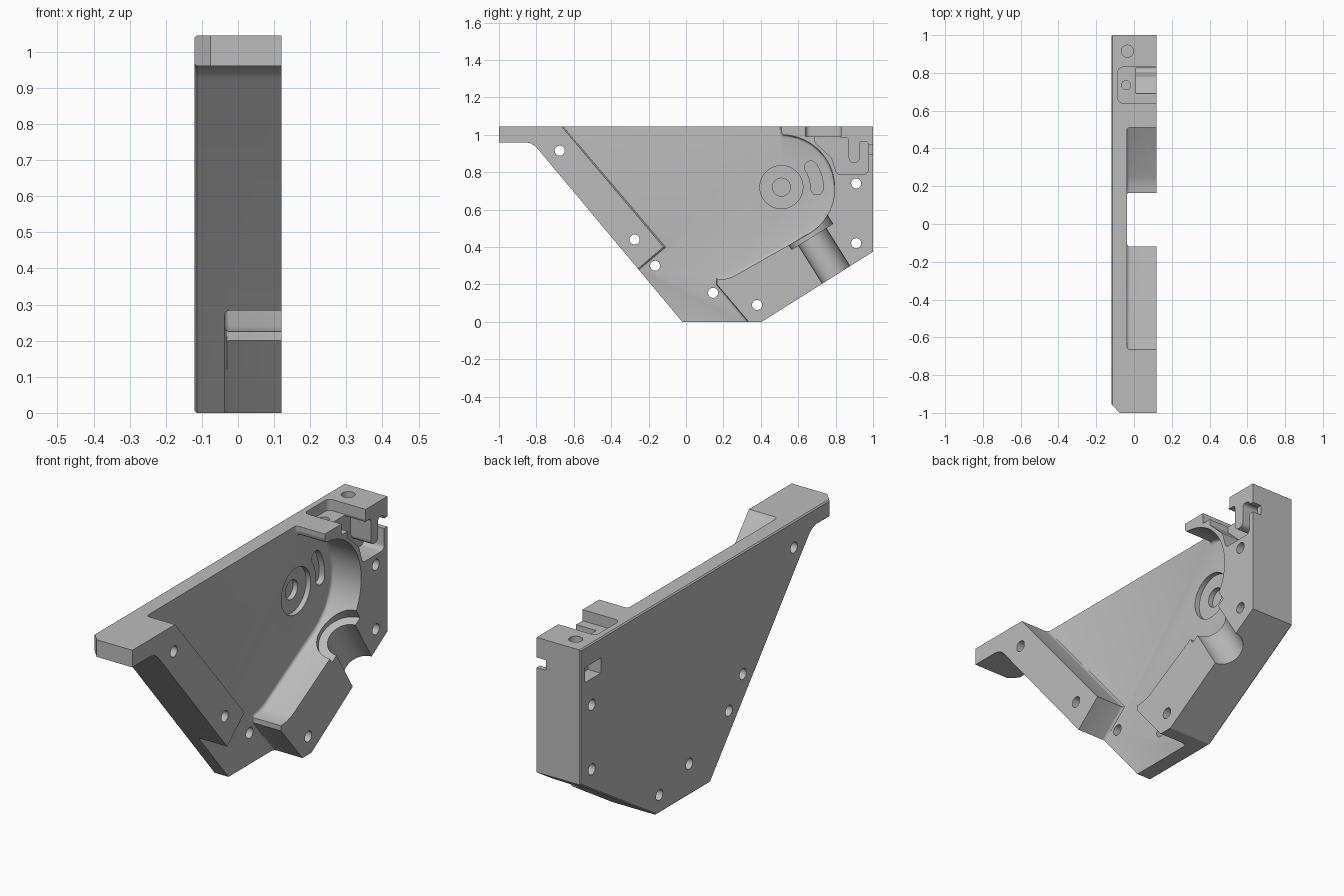
import bpy, bmesh, math
from mathutils import Vector

if "Cube" in bpy.data.objects:
    bpy.data.objects.remove(bpy.data.objects["Cube"])

FLOOR = -0.038      # inner face of the side plate
OUT = 0.2           # beyond the open side


def fillet(pts, n=6):
    """Round corners of (y, z, radius) points; radius 0 keeps a corner sharp."""
    res = []
    for i, p in enumerate(pts):
        c, r = Vector(p[:2]), p[2]
        if r == 0:
            res.append(tuple(c))
            continue
        a = (Vector(pts[i - 1][:2]) - c).normalized()
        b = (Vector(pts[(i + 1) % len(pts)][:2]) - c).normalized()
        half = a.angle(b) / 2
        mid = c + (a + b).normalized() * (r / math.sin(half))
        t = r / math.tan(half)
        s, e = c + a * t - mid, c + b * t - mid
        sweep = s.angle_signed(e)
        a0 = math.atan2(s.y, s.x)
        for k in range(n + 1):
            ang = a0 - sweep * k / n
            res.append((mid.x + r * math.cos(ang), mid.y + r * math.sin(ang)))
    return res


def arc(cy, cz, r, a0, a1, n):
    return [(cy + r * math.cos(math.radians(a0 + (a1 - a0) * k / n)),
             cz + r * math.sin(math.radians(a0 + (a1 - a0) * k / n))) for k in range(n + 1)]


def prism(name, pts, lo, hi, axis='X', bevel=0, seg=1):
    """Extrude a profile along x (points y, z) or along z (points x, y)."""
    bm = bmesh.new()
    put = (lambda p: (lo, p[0], p[1])) if axis == 'X' else (lambda p: (p[0], p[1], lo))
    face = bm.faces.new([bm.verts.new(put(p)) for p in pts])
    base = list(face.edges)
    new = bmesh.ops.extrude_face_region(bm, geom=[face])['geom']
    step = Vector((hi - lo, 0, 0)) if axis == 'X' else Vector((0, 0, hi - lo))
    bmesh.ops.translate(bm, vec=step, verts=[g for g in new if isinstance(g, bmesh.types.BMVert)])
    k = 0 if axis == 'X' else 2
    if not any(all(abs(v.co[k] - lo) < 1e-6 for v in f.verts) for f in bm.faces):
        bmesh.ops.holes_fill(bm, edges=[e for e in bm.edges if e.is_boundary], sides=0)
    if bevel:
        edges = [e for e in bm.edges if all(abs(v.co[k] - lo) < 1e-6 for v in e.verts)]
        bmesh.ops.bevel(bm, geom=edges, offset=bevel, segments=seg, profile=0.5, affect='EDGES')
    bmesh.ops.recalc_face_normals(bm, faces=bm.faces)
    me = bpy.data.meshes.new(name)
    bm.to_mesh(me)
    bm.free()
    ob = bpy.data.objects.new(name, me)
    bpy.context.collection.objects.link(ob)
    return ob


def rod(name, start, direction, r, length, n=32):
    """Cylinder from a start point along a direction."""
    bm = bmesh.new()
    d = Vector(direction).normalized()
    bmesh.ops.create_cone(bm, cap_ends=True, segments=n, radius1=r, radius2=r, depth=length)
    m = d.to_track_quat('Z', 'Y').to_matrix().to_4x4()
    m.translation = Vector(start) + d * length / 2
    bm.transform(m)
    me = bpy.data.meshes.new(name)
    bm.to_mesh(me)
    bm.free()
    ob = bpy.data.objects.new(name, me)
    bpy.context.collection.objects.link(ob)
    return ob


# Solid housing blank
blank = fillet([(-1, 1.045, 0), (-1, 0.96, 0), (-0.822, 0.96, 0.09), (-0.02, 0, 0),
                (0.405, 0, 0), (1, 0.375, 0), (1, 1.045, 0)])
body = prism("housing_half", blank, -0.12, 0.12, bevel=0.006)
cutters = []

# Main chamber, open at the top and at the bottom
chamber = [(-0.665 - 0.0846, 1.145), (-0.12, 0.4), (-0.5, 0.075), (-0.5, -0.2), (0.505, -0.2),
           (0.165, 0.2), (0.165, 0.225), (0.21, 0.229), (0.25, 0.241)]
chamber += arc(0.51, 0.715, 0.285, -60, 88, 30)
chamber += [(0.512, 1.012), (0.51, 1.025), (0.51, 1.145)]
cutters.append(prism("chamber_cut", chamber, FLOOR, OUT, bevel=0.015, seg=3))

# Front corner chamfer
cutters.append(prism("corner_cut", [(-0.2, -0.87), (-0.2, -1.1), (0.02, -1.1)],
                     0.9, 1.1, axis='Z'))

# Half-round bore with a wider collar seat
d = Vector((0, 0.53, -0.848)).normalized()
seat = Vector((0.12, 0.675, 0.455))
cutters.append(rod("bore_cut", seat - d * 0.05, d, 0.0875, 0.5, 48))
cutters.append(rod("collar_cut", seat - d * 0.055, d, 0.13, 0.055, 48))

# Shallow top recess
recess = fillet([(-0.085, 0.64, 0.025), (0.3, 0.64, 0), (0.3, 0.83, 0), (-0.085, 0.83, 0.025)])
cutters.append(prism("top_recess_cut", recess, 0.99, 1.2, axis='Z'))

# Winding catch pocket around a hanging tongue
catch = fillet([(0.69, 1.02, 0), (0.69, 0.96, 0.02), (0.78, 0.875, 0.03), (0.806, 0.79, 0.02),
                (0.975, 0.79, 0.025), (0.975, 0.965, 0.02), (0.928, 0.965, 0.015),
                (0.928, 0.85, 0.025), (0.87, 0.85, 0.025), (0.87, 0.985, 0.015),
                (0.825, 0.985, 0), (0.825, 1.02, 0)])
cutters.append(prism("catch_cut", catch, 0.01, OUT))
notch = fillet([(0.96, 0.895, 0), (1.1, 0.895, 0), (1.1, 0.945, 0), (0.96, 0.945, 0)])
cutters.append(prism("exit_notch_cut", notch, 0.07, OUT))

# Blind window in the outer side
cutters.append(prism("window_cut", [(0.84, 0.87), (0.965, 0.87), (0.965, 0.945), (0.84, 0.945)],
                     -0.2, -0.05))

# Pivot recess and curved slot in the plate
cutters.append(rod("pivot_recess_cut", (FLOOR - 0.025, 0.51, 0.72), (1, 0, 0), 0.115, 0.1, 48))
cutters.append(rod("pivot_hole_cut", (FLOOR - 0.05, 0.51, 0.72), (1, 0, 0), 0.048, 0.1))
c, w = (0.51, 0.72), 0.034
ends = [(c[0] + 0.19 * math.cos(math.radians(a)), c[1] + 0.19 * math.sin(math.radians(a)))
        for a in (-2, 34)]
kidney = (arc(*c, 0.19 + w, -2, 34, 10) + arc(*ends[1], w, 34, 214, 10)[1:]
          + arc(*c, 0.19 - w, 34, -2, 10)[1:] + arc(*ends[0], w, 178, 358, 10)[1:-1])
cutters.append(prism("curved_slot_cut", kidney, FLOOR - 0.03, OUT))

# Screw holes through the side, and two down from the top
for y, z in [(-0.675, 0.915), (-0.275, 0.44), (-0.165, 0.3), (0.145, 0.155),
             (0.38, 0.09), (0.91, 0.74), (0.91, 0.42)]:
    cutters.append(rod("screw_hole_cut", (-0.3, y, z), (1, 0, 0), 0.027, 0.6, 24))
cutters.append(rod("top_hole_cut", (-0.035, 0.915, 1.2), (0, 0, -1), 0.032, 0.235, 24))
cutters.append(rod("recess_hole_cut", (-0.042, 0.735, 1.2), (0, 0, -1), 0.024, 0.28, 24))

# Carve everything, then discard the cutters
for cut in cutters:
    cut.hide_render = True
    mod = body.modifiers.new(cut.name, 'BOOLEAN')
    mod.operation, mod.solver, mod.object = 'DIFFERENCE', 'EXACT', cut
dg = bpy.context.evaluated_depsgraph_get()
dg.update()
carved = bpy.data.meshes.new_from_object(body.evaluated_get(dg))
body.modifiers.clear()
body.data = carved
for cut in cutters:
    bpy.data.objects.remove(cut)

# Single grey finish
grey = bpy.data.materials.new("plain_grey")
grey.diffuse_color = (0.5, 0.5, 0.5, 1)
grey.use_nodes = True
grey.node_tree.nodes["Principled BSDF"].inputs["Base Color"].default_value = grey.diffuse_color
carved.materials.clear()
carved.materials.append(grey)
bpy.ops.object.select_all(action='DESELECT')
body.select_set(True)
bpy.context.view_layer.objects.active = body
bpy.ops.object.shade_smooth_by_angle(angle=math.radians(30))
